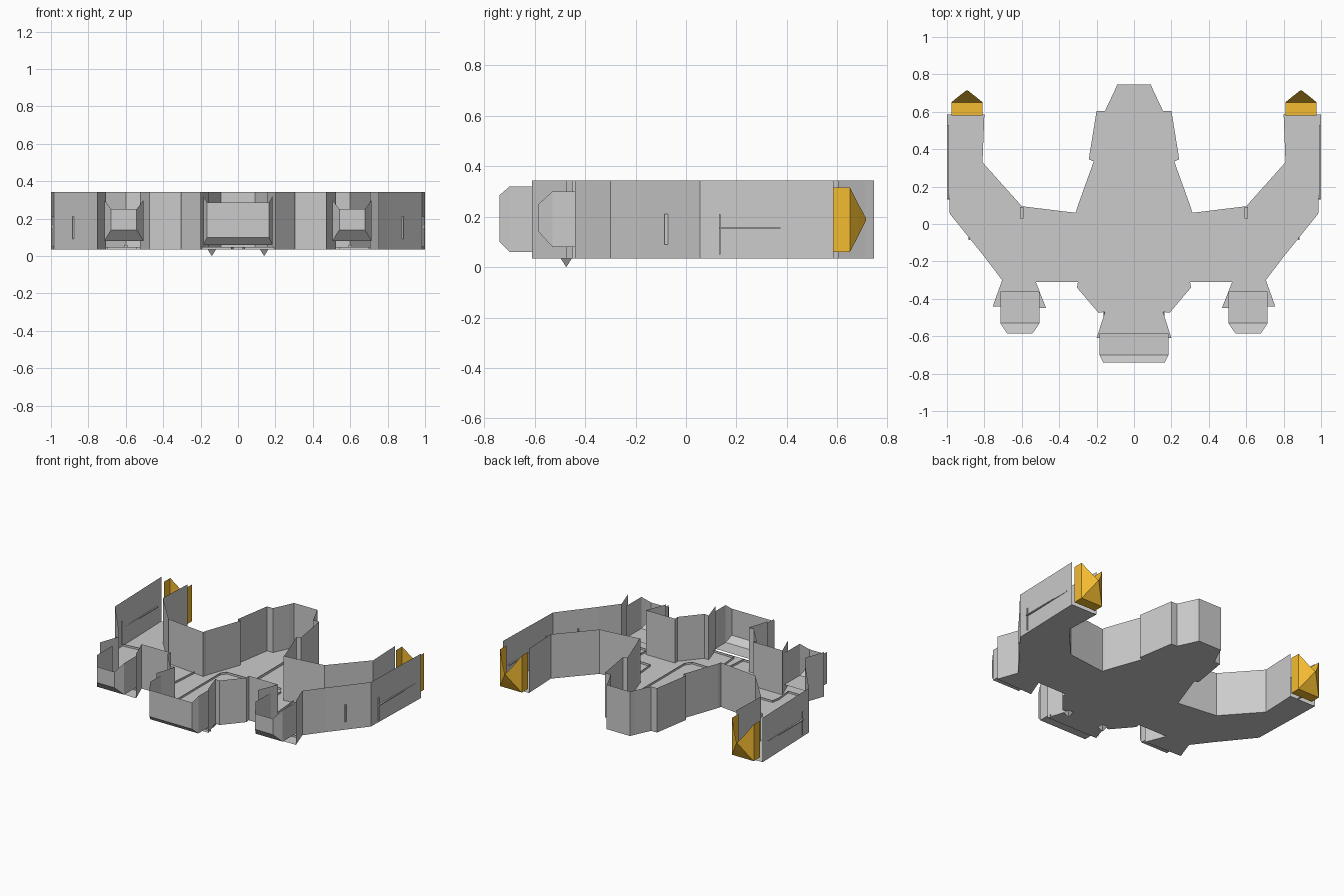
import bpy, bmesh

if "Cube" in bpy.data.objects:
    bpy.data.objects.remove(bpy.data.objects["Cube"])

FLOOR, TOP = 0.034, 0.343


def make_object(name, bm, mat=None):
    mesh = bpy.data.meshes.new(name)
    bm.to_mesh(mesh)
    bm.free()
    obj = bpy.data.objects.new(name, mesh)
    bpy.context.collection.objects.link(obj)
    if mat:
        mesh.materials.append(mat)
    return obj


def open_loft(name, cx, rings, mat=None):
    """Rectangles (y, half width, z low, z high) joined along y; top and rear stay open."""
    bm = bmesh.new()
    loops = [[bm.verts.new((cx + sx * w, y, z))
              for sx, z in ((-1, hi), (-1, lo), (1, lo), (1, hi))]
             for y, w, lo, hi in rings]
    for a, b in zip(loops, loops[1:]):
        for i in range(3):
            bm.faces.new((a[i], a[i + 1], b[i + 1], b[i]))
    bm.faces.new(loops[-1])
    bmesh.ops.remove_doubles(bm, verts=bm.verts, dist=0.0005)
    bmesh.ops.recalc_face_normals(bm, faces=bm.faces)
    return make_object(name, bm, mat)


def ribbon(name, pts, lo, hi):
    """Upright strip following a path in plan, on both sides of the ship."""
    bm = bmesh.new()
    for sx in (1, -1):
        for a, b in zip(pts, pts[1:]):
            bm.faces.new([bm.verts.new((sx * p[0], p[1], z))
                          for p, z in ((a, lo), (b, lo), (b, hi), (a, hi))])
    return make_object(name, bm)


def box(name, x0, x1, y0, y1, z0, z1):
    bm = bmesh.new()
    for s in (1, -1):
        cube = bmesh.ops.create_cube(bm, size=1)["verts"]
        for v in cube:
            v.co = (s * ((x0 + x1) / 2 + v.co.x * (x1 - x0)),
                    (y0 + y1) / 2 + v.co.y * (y1 - y0),
                    (z0 + z1) / 2 + v.co.z * (z1 - z0))
    bmesh.ops.recalc_face_normals(bm, faces=bm.faces)
    return make_object(name, bm)


# Hull plan, right half, nose to tail; third value 1 = open end after this point
half = [(0.09, 0.745, 0), (0.105, 0.71, 0), (0.155, 0.605, 0), (0.2, 0.605, 0),
        (0.242, 0.345, 0), (0.215, 0.335, 0), (0.305, 0.085, 0), (0.31, 0.06, 0),
        (0.38, 0.068, 0), (0.60, 0.095, 0), (0.81, 0.33, 0), (0.80, 0.585, 1),
        (1.0, 0.585, 0), (0.985, 0.055, 0), (0.80, -0.175, 0), (0.705, -0.30, 0),
        (0.755, -0.44, 1), (0.47, -0.45, 0), (0.525, -0.31, 0), (0.30, -0.31, 0),
        (0.305, -0.34, 0), (0.19, -0.475, 0), (0.155, -0.47, 0), (0.2, -0.61, 1)]
n = len(half)
outline = [(x, y) for x, y, _ in half] + [(-x, y) for x, y, _ in reversed(half)]
gaps = {i for i, p in enumerate(half) if p[2]}
gaps |= {2 * n - 2 - i for i in gaps}

# Hull: flat underside and upright walls, no roof
bm = bmesh.new()
low = [bm.verts.new((x, y, FLOOR)) for x, y in outline]
high = [bm.verts.new((x, y, TOP)) for x, y in outline]
bm.faces.new(low)
for i in range(2 * n):
    j = (i + 1) % (2 * n)
    if i not in gaps:
        bm.faces.new((low[i], high[i], high[j], low[j]))
loose = [v for v in bm.verts if not v.link_faces]
bmesh.ops.delete(bm, geom=loose, context='VERTS')
make_object("hull", bm)

# Engines at the front end
open_loft("centre_engine", 0, [(-0.585, 0.185, 0.06, 0.32), (-0.70, 0.185, 0.06, 0.32),
                               (-0.74, 0.165, 0.10, 0.285)])
orange = bpy.data.materials.new("orange")
orange.diffuse_color = (0.9, 0.5, 0.03, 1)
orange.use_nodes = True
orange.node_tree.nodes["Principled BSDF"].inputs["Base Color"].default_value = orange.diffuse_color
for s, side in ((1, "right"), (-1, "left")):
    open_loft(side + "_engine", s * 0.61,
              [(-0.36, 0.105, 0.08, 0.30), (-0.53, 0.105, 0.08, 0.30),
               (-0.585, 0.068, 0.14, 0.25)])
    # Orange wing tips
    open_loft(side + "_wing_tip", s * 0.893,
              [(0.58, 0.084, 0.06, 0.316), (0.65, 0.084, 0.06, 0.316),
               (0.682, 0.045, 0.12, 0.253), (0.715, 0.003, 0.187, 0.193)], orange)

# Low ridges between the floor plates
R0, R1 = FLOOR, FLOOR + 0.014
ribbon("cabin_ridge", [(0, 0.18), (0.21, 0.175), (0.235, 0.14), (0.235, -0.32),
                       (0.205, -0.36), (0, -0.36)], R0, R1)
ribbon("wing_root_ridge", [(0.38, 0.066), (0.40, -0.18), (0.54, -0.18),
                           (0.55, -0.24), (0.54, -0.35)], R0, R1)
ribbon("wing_ridge", [(0.985, 0.14), (0.71, 0.17)], R0, R1)
ribbon("engine_ridge", [(0.78, -0.19), (0.69, -0.24), (0.70, -0.35), (0.54, -0.355)], R0, R1)
ribbon("tail_ridge", [(0.03, -0.36), (0.025, -0.46), (0.035, -0.58), (0.2, -0.585)], R0, R1)
ribbon("keel_ridge", [(0.002, 0.18), (0.002, 0.74)], R0, R1)

# Small raised trims on the walls
box("wing_side_trim", 0.988, 1.0, 0.13, 0.53, 0.152, 0.159)
box("wing_side_post", 0.984, 0.994, 0.13, 0.136, 0.05, 0.21)
box("wing_front_trim", 0.878, 0.884, -0.085, -0.07, 0.09, 0.21)
box("inner_wing_block", 0.59, 0.61, 0.03, 0.09, FLOOR, 0.06)

# Small fins under the tail
bm = bmesh.new()
for s in (1, -1):
    base = [bm.verts.new((s * 0.14 + dx, -0.475 + dy, FLOOR))
            for dx, dy in ((-0.022, -0.022), (0.022, -0.022), (0.022, 0.022), (-0.022, 0.022))]
    tip = bm.verts.new((s * 0.14, -0.475, 0))
    for i in range(4):
        bm.faces.new((base[i - 1], tip, base[i]))
make_object("belly_fins", bm)
